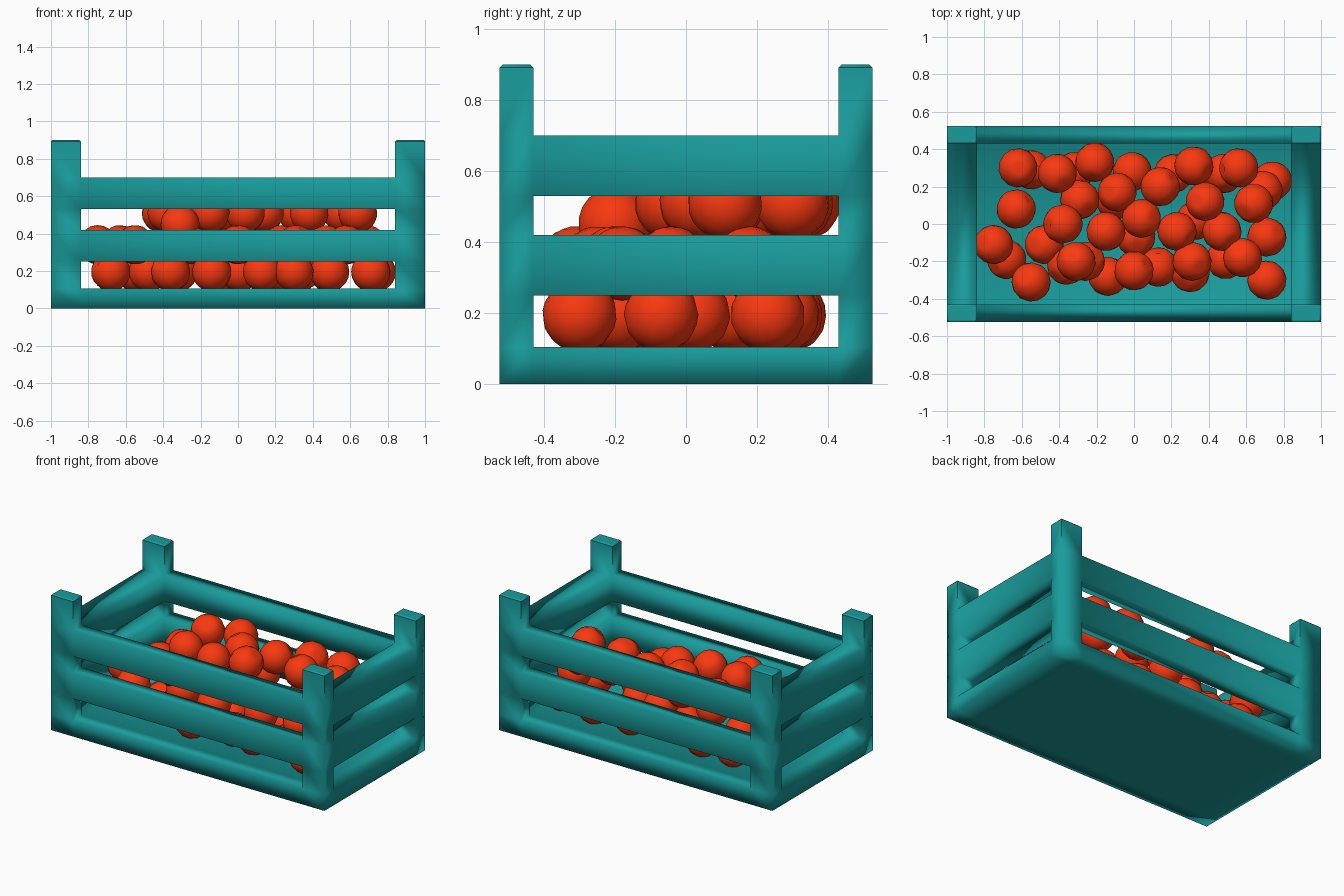
import bpy, bmesh, math, random
from mathutils import Matrix, Euler, Vector

if "Cube" in bpy.data.objects:
    bpy.data.objects.remove(bpy.data.objects["Cube"])

random.seed(4)


def material(name, color):
    m = bpy.data.materials.new(name)
    m.diffuse_color = color
    m.use_nodes = True
    m.node_tree.nodes["Principled BSDF"].inputs["Base Color"].default_value = m.diffuse_color
    return m


def add_object(name, mesh, mat):
    ob = bpy.data.objects.new(name, mesh)
    bpy.context.collection.objects.link(ob)
    if not mesh.materials:
        mesh.materials.append(mat)
    return ob


teal = material("teal_paint", (0.01, 0.33, 0.33, 1))
red = material("red_fruit", (0.95, 0.04, 0.005, 1))

# Crate: welded cell structure (posts at corners, slats between, solid floor)
XS = [-1, -0.84, 0.84, 1]
YS = [-0.525, -0.43, 0.43, 0.525]
ZS = [0, 0.105, 0.25, 0.42, 0.53, 0.70, 0.90]


def filled(i, j, k):
    if not (0 <= i < 3 and 0 <= j < 3 and 0 <= k < 6):
        return False
    if k == 0:                      # floor and base rim
        return True
    if i != 1 and j != 1:           # corner posts
        return True
    return k in (2, 4) and (i != 1 or j != 1)   # slat rows


bm = bmesh.new()
for i in range(3):
    for j in range(3):
        for k in range(6):
            if not filled(i, j, k):
                continue
            for axis in range(3):
                for side in (0, 1):
                    n = [i, j, k]
                    n[axis] += 2 * side - 1
                    if filled(*n):
                        continue
                    a, b = (axis + 1) % 3, (axis + 2) % 3
                    ring = []
                    for da, db in ((0, 0), (1, 0), (1, 1), (0, 1)):
                        c = [i, j, k]
                        c[axis] += side
                        c[a] += da
                        c[b] += db
                        ring.append(bm.verts.new((XS[c[0]], YS[c[1]], ZS[c[2]])))
                    bm.faces.new(ring if side else ring[::-1])
bmesh.ops.remove_doubles(bm, verts=bm.verts, dist=1e-4)

# Crisp post tops with a small bevel, soft shading elsewhere
for f in bm.faces:
    f.smooth = True
for e in bm.edges:
    if max(v.co.z for v in e.verts) > 0.85:
        e.smooth = False
tops = [e for e in bm.edges if min(v.co.z for v in e.verts) > 0.85]
bmesh.ops.bevel(bm, geom=tops, offset=0.008, segments=1, affect='EDGES', profile=0.5)
crate_mesh = bpy.data.meshes.new("crate")
bm.to_mesh(crate_mesh)
bm.free()
add_object("crate", crate_mesh, teal)

# Fruit: round ball with a small dimple at the stem end
bm = bmesh.new()
R = 0.105
bmesh.ops.create_uvsphere(bm, u_segments=14, v_segments=10, radius=R)
top = max(bm.verts, key=lambda v: v.co.z)
top.co.z -= 0.018
for f in bm.faces:
    f.smooth = True
fruit_mesh = bpy.data.meshes.new("fruit")
bm.to_mesh(fruit_mesh)
bm.free()

# Fruit positions by layer: height first, then x, y pairs
BOTTOM = [(-.55, .29), (.48, .27), (.74, .23), (-.48, -.11), (-.68, -.19), (-.36, -.22),
          (-.14, -.28), (.01, -.07), (.13, -.23), (.49, -.19), (.71, -.30), (.71, -.07),
          (.30, -.26), (-.32, .28), (.21, .27), (-.10, .13), (.33, .02)]
MIDDLE = [(-.62, .30), (-.63, .08), (-.75, -.11), (-.55, -.31), (-.26, -.20), (0, -.25),
          (.31, -.20), (.58, -.18), (.47, -.04), (.23, -.04), (.69, .18), (-.01, .28),
          (-.29, .13)]
TOP = [(-.41, .27), (-.21, .33), (.14, .20), (-.09, .17), (.32, .31), (.56, .30), (.64, .11),
       (.38, .12), (.04, .03), (-.38, 0), (-.15, -.04)]
piles = [(x, y, 0.195) for x, y in BOTTOM]
piles += [(x, y, 0.34) for x, y in MIDDLE]
piles += [(x, y, 0.51) for x, y in TOP] + [(-.31, -.20, .45)]
for n, p in enumerate(piles):
    ob = add_object(f"fruit_{n + 1:02d}", fruit_mesh, red)
    ob.location = p
    ob.rotation_euler = [random.uniform(-1, 1), random.uniform(-1, 1), random.uniform(0, 6.28)]
